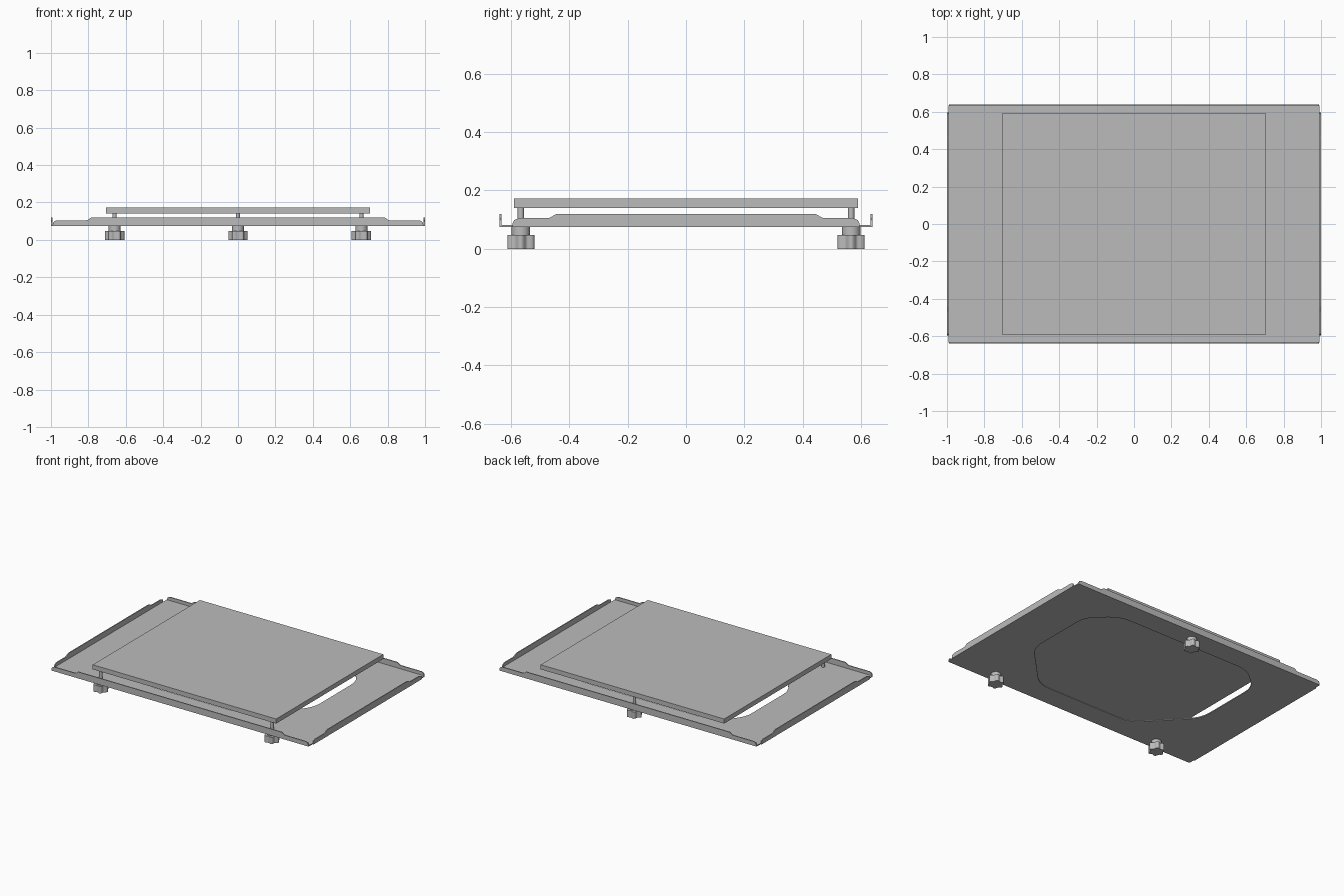
import bpy, bmesh, math
from mathutils import Matrix, Vector

cube = bpy.data.objects.get("Cube")
if cube:
    bpy.data.objects.remove(cube)

grey = bpy.data.materials.new("plain_grey")
grey.use_nodes = True
grey.diffuse_color = (0.5, 0.5, 0.5, 1)
grey.node_tree.nodes["Principled BSDF"].inputs["Base Color"].default_value = (0.5, 0.5, 0.5, 1)

SHEET = 0.007    # sheet metal thickness
BASE = 0.075     # underside of the tray
X, Y = 1.0, 0.64


def rounded(points, radius, steps=5):
    """Round the corners of a closed outline."""
    out = []
    for i, p in enumerate(points):
        p = Vector(p)
        a = Vector(points[i - 1]) - p
        b = Vector(points[(i + 1) % len(points)]) - p
        a = p + a.normalized() * min(radius, a.length / 2)
        b = p + b.normalized() * min(radius, b.length / 2)
        for s in range(steps + 1):
            t = s / steps
            out.append(a * (1 - t) ** 2 + p * 2 * t * (1 - t) + b * t * t)
    return out


def mirrored(half):
    """Complete an outline that is symmetric about x = 0."""
    return half + [(-x, y) for x, y in reversed(half)]


def prism(name, loops, depth, matrix):
    """Extrude an outline, with optional holes, and place it."""
    bm = bmesh.new()
    edges = []
    for loop in loops:
        verts = [bm.verts.new((p[0], p[1], 0)) for p in loop]
        edges += [bm.edges.new((v, verts[i - 1])) for i, v in enumerate(verts)]
    bmesh.ops.triangle_fill(bm, use_beauty=True, edges=edges)
    top = bmesh.ops.extrude_face_region(bm, geom=bm.faces[:])["geom"]
    moved = [g for g in top if isinstance(g, bmesh.types.BMVert)]
    bmesh.ops.translate(bm, verts=moved, vec=(0, 0, depth))
    bmesh.ops.transform(bm, matrix=matrix, verts=bm.verts)
    bmesh.ops.recalc_face_normals(bm, faces=bm.faces)
    mesh = bpy.data.meshes.new(name)
    bm.to_mesh(mesh)
    bm.free()
    mesh.materials.append(grey)
    obj = bpy.data.objects.new(name, mesh)
    bpy.context.collection.objects.link(obj)
    for other in bpy.context.selected_objects:
        other.select_set(False)
    obj.select_set(True)
    bpy.context.view_layer.objects.active = obj
    bpy.ops.object.shade_smooth_by_angle(angle=math.radians(32))
    return obj


def circle(radius, count=24):
    return [(radius * math.cos(math.tau * i / count),
             radius * math.sin(math.tau * i / count)) for i in range(count)]


def at(x, y, z):
    return Matrix.Translation((x, y, z))


# Tray floor with its chamfered opening
floor = mirrored([(X - SHEET, -Y + SHEET), (X - SHEET, Y - SHEET)])
opening = rounded(mirrored([(0.37, -0.49), (0.69, -0.16), (0.69, 0.34), (0.52, 0.49)]), 0.08)
prism("tray_floor", [floor, opening], SHEET, at(0, 0, BASE))


# Upturned rims, with a raised middle and rounded ends
def rim_outline(half, ramp_out, ramp_in):
    return mirrored([(half, 0), (half, 0.013), (half - 0.006, 0.024), (half - 0.022, 0.03),
                     (ramp_out, 0.03), (ramp_out - 0.008, 0.032),
                     (ramp_in + 0.008, 0.043), (ramp_in, 0.045)])


long_rim = rim_outline(0.99, 0.81, 0.78)
short_rim = rim_outline(0.595, 0.475, 0.44)
stand_up = Matrix.Rotation(math.pi / 2, 4, "X")
for name, outline, reach, turn in (("front_rim", long_rim, Y, 0), ("left_rim", short_rim, X, 1),
                                   ("back_rim", long_rim, Y, 2), ("right_rim", short_rim, X, 3)):
    spin = Matrix.Rotation(turn * math.pi / 2, 4, "Z")
    prism(name, [outline], SHEET, spin @ at(0, SHEET - reach, BASE) @ stand_up)

# Raised flat platform
prism("platform", [mirrored([(0.707, -0.59), (0.707, 0.59)])], 0.032, at(0, 0, 0.14))

# Levelling screws: lobed knob, collar and pin
lobes = []
for i in range(72):
    a = math.tau * i / 72
    r = 0.046 + 0.006 * math.cos(6 * a)
    lobes.append((r * math.cos(a), r * math.sin(a)))
for side, x, y in (("front_left", 0.66, -0.567), ("front_right", -0.66, -0.567), ("back", 0, 0.567)):
    prism(side + "_knob", [lobes], 0.047, at(x, y, 0))
    prism(side + "_collar", [circle(0.032)], 0.03, at(x, y, 0.046))
    prism(side + "_pin", [circle(0.011, 16)], 0.075, at(x, y, 0.07))
